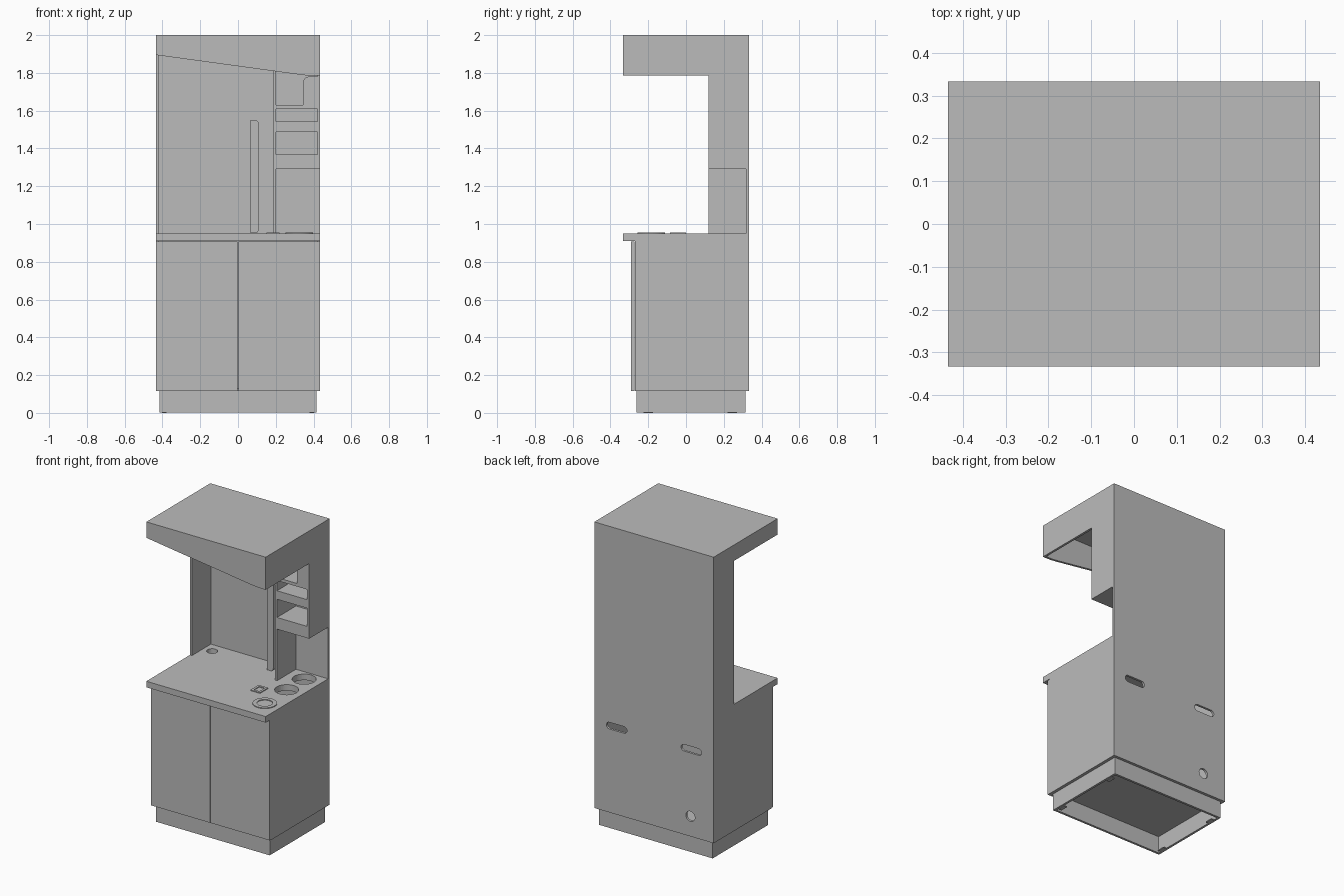
import bpy
import bmesh
import math

cube = bpy.data.objects.get("Cube")
if cube:
    bpy.data.objects.remove(cube, do_unlink=True)

grey = bpy.data.materials.new("matte_grey")
grey.use_nodes = True
tint = (0.5, 0.5, 0.5, 1)
grey.diffuse_color = tint
grey.node_tree.nodes["Principled BSDF"].inputs["Base Color"].default_value = tint

W, D, T = 0.435, 0.333, 0.015      # half width, half depth, board thickness
BACK = D - T                       # inner face of the back board
POST = 0.12                        # front of the upper side walls
COUNTER, HOOD_LOW, HOOD_HIGH, TOP = 0.95, 1.785, 1.895, 2.0


def finish(name, bm):
    bmesh.ops.recalc_face_normals(bm, faces=bm.faces)
    mesh = bpy.data.meshes.new(name)
    bm.to_mesh(mesh)
    bm.free()
    mesh.materials.append(grey)
    ob = bpy.data.objects.new(name, mesh)
    bpy.context.scene.collection.objects.link(ob)
    return ob


def prism(name, points, axis, lo, hi):
    """Extrude a 2D outline along x, y or z."""
    place = {"x": lambda a, b, c: (c, a, b),
             "y": lambda a, b, c: (a, c, b),
             "z": lambda a, b, c: (a, b, c)}[axis]
    bm = bmesh.new()
    face = bm.faces.new([bm.verts.new(place(a, b, lo)) for a, b in points])
    grown = bmesh.ops.extrude_face_region(bm, geom=[face])["geom"]
    step = place(0, 0, hi - lo)
    bmesh.ops.translate(bm, vec=step, verts=[v for v in grown if isinstance(v, bmesh.types.BMVert)])
    return finish(name, bm)


def box(name, x0, x1, y0, y1, z0, z1):
    return prism(name, [(x0, y0), (x1, y0), (x1, y1), (x0, y1)], "z", z0, z1)


def arc(cx, cy, r, start, end, steps=8):
    angles = [math.radians(start + (end - start) * i / steps) for i in range(steps + 1)]
    return [(cx + r * math.cos(a), cy + r * math.sin(a)) for a in angles]


def circle(cx, cy, r):
    return arc(cx, cy, r, 0, 360, 40)[:-1]


def slot(cx, cy, half, r):
    return arc(cx + half, cy, r, -90, 90) + arc(cx - half, cy, r, 90, 270)


def cut(ob, outlines, axis, lo, hi):
    """Cut holes of the given outlines through a board."""
    for pts in outlines:
        cutter = prism("cutter", pts, axis, lo, hi)
        cutter.hide_render = True
        mod = ob.modifiers.new("hole", "BOOLEAN")
        mod.operation, mod.solver, mod.object = "DIFFERENCE", "EXACT", cutter
        bpy.context.view_layer.update()
        graph = bpy.context.evaluated_depsgraph_get()
        mesh = bpy.data.meshes.new_from_object(ob.evaluated_get(graph))
        ob.modifiers.clear()
        ob.data = mesh
        bpy.data.objects.remove(cutter, do_unlink=True)


# Open plinth with small glides under its side boards
PX, PF, PB, FLOOR = 0.415, -0.262, 0.315, 0.115
box("plinth_front", -PX, PX, PF, PF + T, 0.003, FLOOR)
box("plinth_back", -PX, PX, PB - T, PB, 0.003, FLOOR)
for side, s in (("left", 1), ("right", -1)):
    xs = sorted((s * PX, s * (PX - T)))
    box(f"plinth_{side}", *xs, PF + T, PB - T, 0.003, FLOOR)
    for place, y in (("front", -0.2), ("back", 0.245)):
        box(f"glide_{place}_{side}", s * 0.39 - 0.012, s * 0.39 + 0.012, y - 0.025, y + 0.025, 0, 0.006)

# Base cabinet
box("cabinet_floor", -W + T, W - T, -0.27, BACK, FLOOR, FLOOR + T)
for side, s in (("left", 1), ("right", -1)):
    xs = sorted((s * W, s * (W - T)))
    box(f"cabinet_side_{side}", *xs, -0.27, BACK, FLOOR, 0.91)
    xs = sorted((s * 0.002, s * (W - 0.002)))
    box(f"door_{side}", *xs, -0.29, -0.272, FLOOR + 0.002, 0.908)

# Counter with two waste openings and a cable hole
counter = box("counter", -W, W, -D, BACK, 0.91, COUNTER)
cut(counter, [circle(0.32, 0.05, 0.072), circle(0.32, 0.232, 0.072), circle(-0.358, 0.242, 0.033)],
    "z", 0.85, 1.0)

# Thin counter markings
ring = prism("counter_ring", circle(0.325, -0.185, 0.073), "z", COUNTER, COUNTER + 0.005)
cut(ring, [circle(0.325, -0.185, 0.047)], "z", 0.9, 1.0)
for i, x in enumerate((0.15, 0.205)):
    box(f"counter_mark_side_{i}", x, x + 0.015, -0.085, 0, COUNTER, COUNTER + 0.005)
for i, y in enumerate((-0.085, -0.015)):
    box(f"counter_mark_end_{i}", 0.165, 0.205, y, y + 0.015, COUNTER, COUNTER + 0.005)

# Full height back board with service openings
back = box("back_board", -W, W, BACK, D, FLOOR, TOP - T)
cut(back, [slot(0.272, 0.687, 0.053, 0.022), slot(-0.272, 0.687, 0.053, 0.022),
           circle(-0.265, 0.247, 0.033)], "y", 0.25, 0.4)

# Hood: top, sloped fascia and the two side walls
box("hood_top", -W, W, -D, D, TOP - T, TOP)
prism("hood_fascia", [(-W, HOOD_HIGH), (0.28, 1.797), (0.34, 1.789), (0.38, HOOD_LOW), (W, HOOD_LOW),
                      (W, TOP - T), (-W, TOP - T)], "y", -D, -D + T)
for side, x, hood, foot in (("left", W - T, HOOD_LOW, 1.29), ("right", -W, HOOD_HIGH, COUNTER)):
    outline = [(-D + T, hood), (POST, hood), (POST, foot), (BACK, foot), (BACK, TOP - T), (-D + T, TOP - T)]
    prism(f"upper_side_{side}", outline, "x", x, x + T)

# Shelf niche beside an upright divider
SX0, SX1 = 0.2, W - T
box("shelf_divider", SX0 - T, SX0, POST, BACK, COUNTER, 1.81)
for name, z0, z1 in (("lower", 1.29, 1.367), ("middle", 1.487, 1.543), ("upper", 1.61, 1.63)):
    box(f"shelf_{name}", SX0, SX1, POST, BACK, z0, z1)
prism("niche_panel", [(SX1, 1.63), (SX1, 1.78)] + arc(0.375, 1.75, 0.03, 90, 180) + [(0.345, 1.63)],
      "y", POST, POST + T)

# Slim upright dispenser housing with rounded corners
prism("cup_dispenser", [(0.065, 0.952)] + arc(0.09, 0.972, 0.02, -90, 0)
      + arc(0.09, 1.53, 0.02, 0, 90) + [(0.065, 1.55)], "y", 0.21, BACK)
